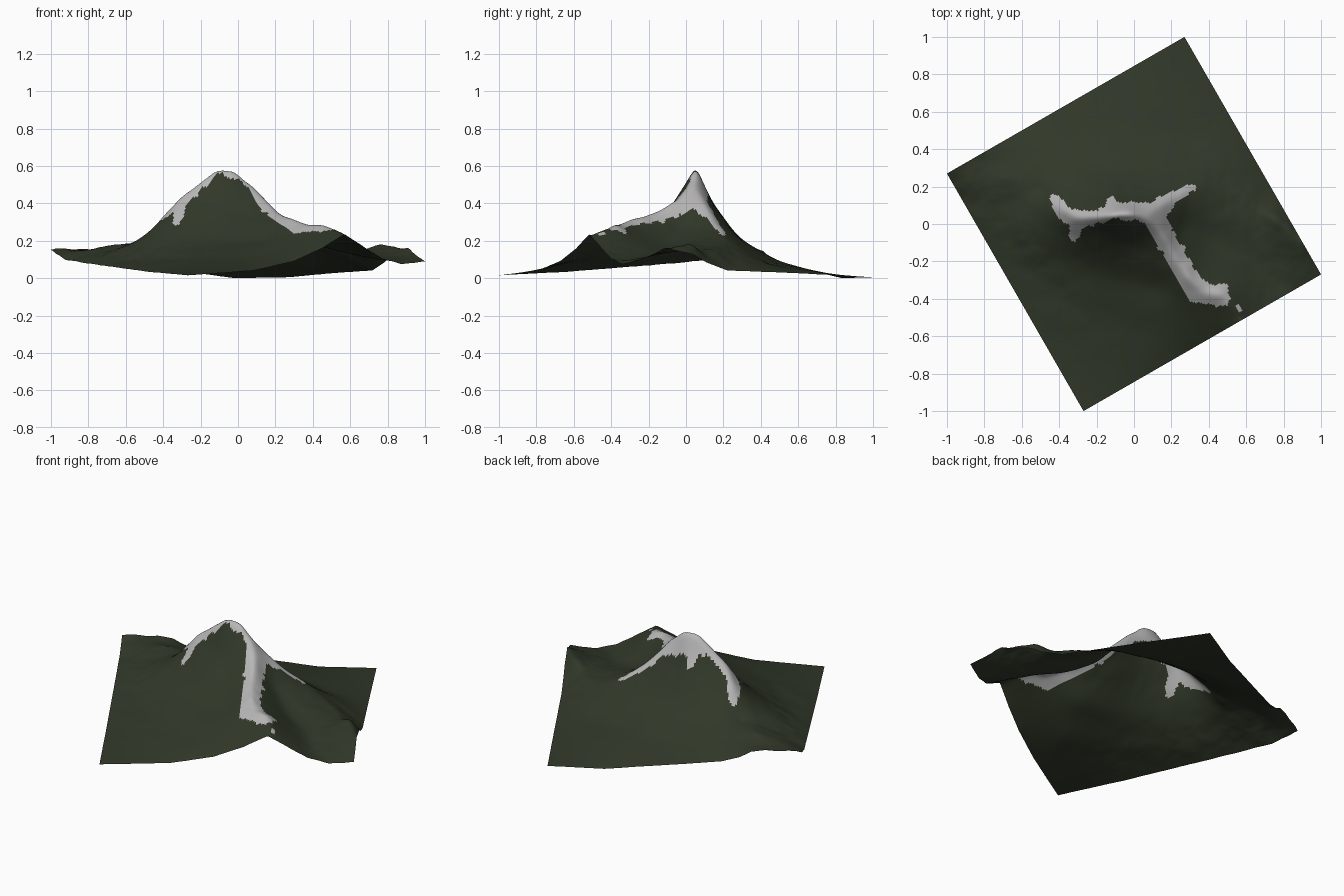
import bpy, bmesh, math
from mathutils import Vector, noise

if "Cube" in bpy.data.objects:
    bpy.data.objects.remove(bpy.data.objects["Cube"])

N = 141                       # grid points per side
HALF = 0.7325                 # half side of the square tile
C, S = math.cos(math.radians(29.9)), math.sin(math.radians(29.9))


def material(name, rgb):
    m = bpy.data.materials.new(name)
    m.diffuse_color = (*rgb, 1)
    m.use_nodes = True
    m.node_tree.nodes["Principled BSDF"].inputs["Base Color"].default_value = m.diffuse_color
    return m


def world(i, j):
    u, v = ((k / (N - 1)) * 2 * HALF - HALF for k in (i, j))
    return u * C - v * S, u * S + v * C


def cell(x, y):
    u, v = x * C + y * S, -x * S + y * C
    return [min(N - 1, max(0, round((k + HALF) / (2 * HALF) * (N - 1)))) for k in (u, v)]


# Tile edges: heights by fraction along each side
W, B, E, F = (-1, .27), (.27, 1), (1, -.27), (-.27, -1)
edges = [
    (W, B, [(0, .165), (.15, .168), (.2, .155), (.25, .115), (.32, .085), (.5, .055), (.78, .01), (1, .015)]),
    (B, E, [(0, .015), (.3, .035), (.62, .052), (.7, .09), (.76, .135), (.87, .168), (1, .1)]),
    (F, E, [(0, .025), (.28, .05), (.45, .1), (.57, .17), (.665, .245), (.82, .115), (.9, .085), (1, .1)]),
    (F, W, [(0, .025), (.3, .045), (.5, .065), (.75, .09), (.9, .11), (1, .165)])]

# Ridge crests and slope guides
crests = [
    [(-.8, .24, .155), (-.65, .25, .195), (-.5, .18, .19), (-.41, .1, .325),
     (-.31, .03, .45), (-.2, .04, .525), (-.1, .05, .615), (-.02, .055, .6), (.06, .04, .53),
     (.13, -.02, .455), (.2, -.14, .375), (.28, -.27, .34), (.36, -.37, .295), (.47, -.37, .3),
     (.57, -.485, .25)],
    [(.06, .05, .52), (.13, .09, .43), (.2, .14, .345), (.31, .2, .255), (.45, .2, .19),
     (.58, .14, .165), (.67, .08, .15), (.76, .03, .195), (.9, -.09, .17)],
    [(-.31, .03, .45), (-.34, -.07, .3)]]
guides = [
    [(-.28, -.12, .3), (-.1, -.1, .37), (.06, -.13, .335)],
    [(-.42, -.15, .2), (-.15, -.28, .2), (.14, -.34, .2)],
    [(-.6, -.2, .11), (-.25, -.5, .11), (.05, -.58, .11)],
    [(-.3, .17, .32), (-.1, .16, .39), (.08, .17, .35)],
    [(-.38, .33, .18), (-.08, .29, .22), (.2, .3, .2)],
    [(-.35, .52, .09), (0, .5, .1), (.35, .42, .09)],
    [(.24, 0, .27), (.42, -.1, .175), (.63, -.18, .125), (.78, -.36, .09)]]


def mark(points, store):
    for a, b in zip(points, points[1:]):
        a, b = Vector(a), Vector(b)
        for t in range(121):
            p = a.lerp(b, t / 120)
            store[tuple(cell(p.x, p.y))] = p.z


def relax(h, fixed, rounds):
    free = [(i, j) for i in range(1, N - 1) for j in range(1, N - 1) if (i, j) not in fixed]
    for _ in range(rounds):
        for i, j in free:
            avg = (h[i - 1][j] + h[i + 1][j] + h[i][j - 1] + h[i][j + 1]) / 4
            h[i][j] += 1.85 * (avg - h[i][j])


def soften(h, keep, rounds):
    for _ in range(rounds):
        old = [r[:] for r in h]
        for i in range(1, N - 1):
            for j in range(1, N - 1):
                if (i, j) not in keep:
                    h[i][j] = old[i][j] * .4 + .15 * (
                        old[i - 1][j] + old[i + 1][j] + old[i][j - 1] + old[i][j + 1])


# Stretch a surface over the lines, then soften slopes first and crests last
slope, crest = {}, {}
for line in guides:
    mark(line, slope)
for line in crests:
    mark(line, crest)
for a, b, hs in edges:
    mark([(a[0] + (b[0] - a[0]) * t, a[1] + (b[1] - a[1]) * t, z) for t, z in hs], crest)
fixed = {**slope, **crest}
h = [[fixed.get((i, j), .12) for j in range(N)] for i in range(N)]
relax(h, fixed, 260)
soften(h, crest, 30)
soften(h, {}, 8)

# Rock roughness, strongest to the east and west
for i in range(N):
    for j in range(N):
        x, y = world(i, j)
        side = min(1, max(0, abs(x + .5 * y) - .3) * 2.5) * min(1, max(0, h[i][j] - .05) / .1)
        h[i][j] += (.001 + .008 * side) * noise.fractal(Vector((x * 7, y * 7, 3)), 1, 2, 3)
        h[i][j] += .006 * min(1, max(0, h[i][j] - .22) * 10) * noise.noise(Vector((x * 14, y * 14, 1)))
low = min(min(r) for r in h)

# Snow bands: x, y, half width
snow = [
    [(-.43, .14, .025), (-.37, .06, .04), (-.3, .02, .05), (-.2, .035, .035), (-.1, .075, .045),
     (.02, .07, .05), (.1, .05, .065), (.17, -.08, .055), (.25, -.22, .055), (.34, -.36, .06),
     (.47, -.39, .05)],
    [(-.3, .02, .03), (-.32, -.06, .03)],
    [(.1, .06, .06), (.2, .135, .035), (.31, .195, .02)],
    [(-.13, .08, .03), (-.12, .12, .025)],
    [(.45, -.36, .035), (.48, -.335, .02)],
    [(.55, -.44, .008), (.565, -.47, .012)]]


def is_snow(x, y):
    jag = .014 * noise.noise(Vector((x * 28, y * 28, 7)))
    p = Vector((x, y))
    for line in snow:
        for a, b in zip(line, line[1:]):
            d = Vector(b[:2]) - Vector(a[:2])
            q = p - Vector(a[:2])
            t = min(1, max(0, q.dot(d) / d.length_squared))
            if (q - d * t).length < a[2] + (b[2] - a[2]) * t + jag:
                return True
    return False


# Mountain terrain sheet
bm = bmesh.new()
v = [[bm.verts.new((*world(i, j), h[i][j] - low)) for j in range(N)] for i in range(N)]
for i in range(N - 1):
    for j in range(N - 1):
        f = bm.faces.new((v[i][j], v[i + 1][j], v[i + 1][j + 1], v[i][j + 1]))
        f.smooth = True
        c = f.calc_center_median()
        f.material_index = int(is_snow(c.x, c.y))
me = bpy.data.meshes.new("mountain_terrain")
bm.to_mesh(me)
bm.free()
me.materials.append(material("dark green slope", (.03, .04, .022)))
me.materials.append(material("grey white snow", (.48, .47, .47)))
ob = bpy.data.objects.new("mountain_terrain", me)
bpy.context.collection.objects.link(ob)
